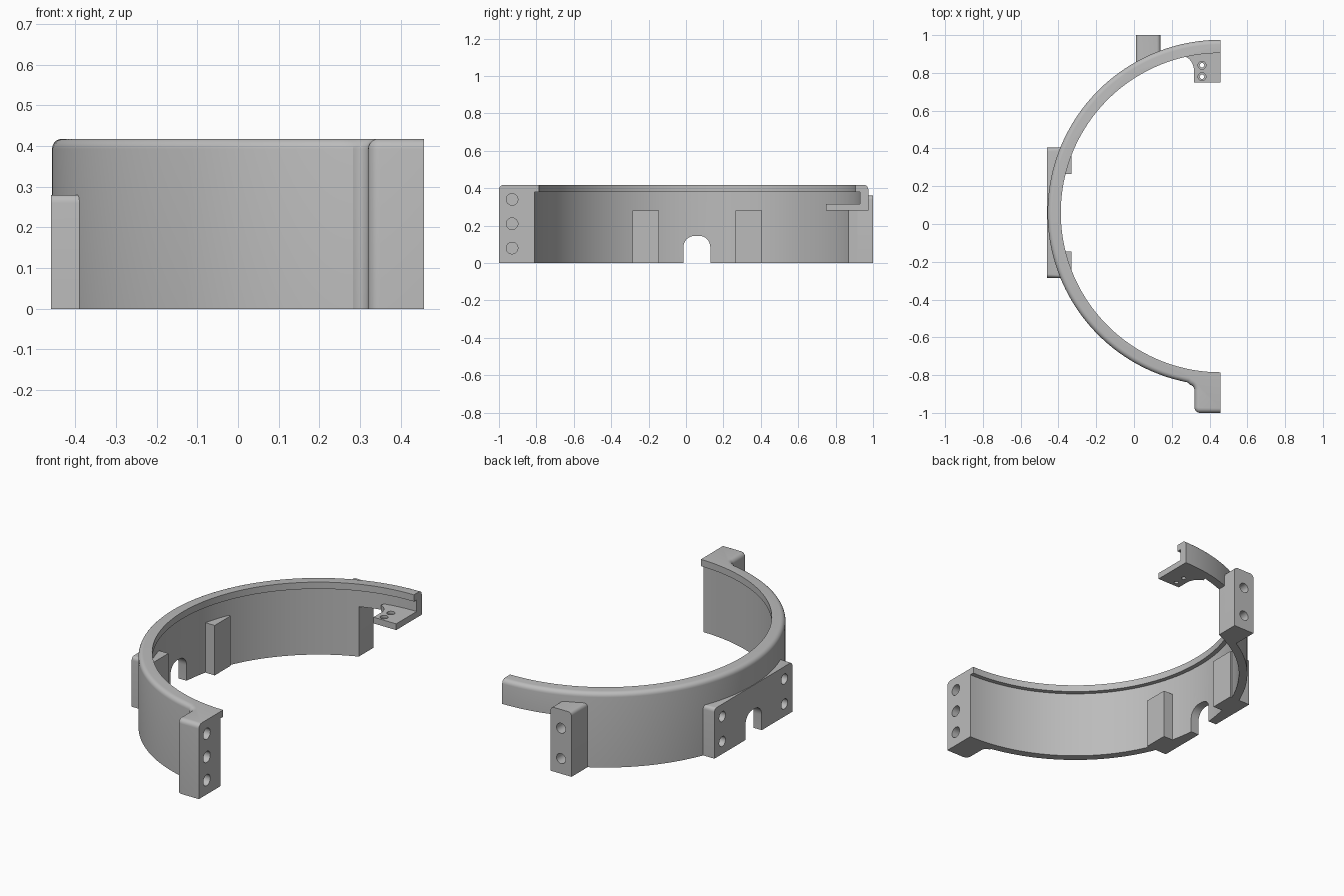
import bpy, bmesh
from math import sin, cos, radians, hypot, sqrt

if "Cube" in bpy.data.objects:
    bpy.data.objects.remove(bpy.data.objects["Cube"])

CX, CY = 0.4575, 0.06                        # ring centre
R_OUT, R_MID, R_WALL, R_LIP = 0.915, 0.89, 0.87, 0.845
HEIGHT, LOW = 0.418, 0.28                    # ring height, plate height

grey = bpy.data.materials.new("matte grey")
grey.use_nodes = True
grey.diffuse_color = (0.5, 0.5, 0.5, 1)
grey.node_tree.nodes["Principled BSDF"].inputs["Base Color"].default_value = (0.5, 0.5, 0.5, 1)


def arc(cx, cy, r, a0, a1, n):
    angles = [radians(a0 + (a1 - a0) * i / n) for i in range(n + 1)]
    return [(cx + r * cos(a), cy + r * sin(a)) for a in angles]


def circle(u, v, r, n=32):
    return arc(u, v, r, 0, 360, n)[:-1]


def ring_x(y, r):
    return CX - sqrt(r * r - (y - CY) ** 2)


def ring_y(x, r):
    return CY + sqrt(r * r - (x - CX) ** 2)


def prism(name, outline, lo, hi, axis="z", round_edge=None, radius=0.02):
    """Extrude an outline along an axis, rounding the edges picked by a rule."""
    place = {"x": lambda u, v, t: (t, u, v),
             "y": lambda u, v, t: (u, t, v),
             "z": lambda u, v, t: (u, v, t)}[axis]
    bm = bmesh.new()
    a = [bm.verts.new(place(u, v, lo)) for u, v in outline]
    b = [bm.verts.new(place(u, v, hi)) for u, v in outline]
    bm.faces.new(a)
    bm.faces.new(b)
    for i in range(len(a)):
        j = (i + 1) % len(a)
        bm.faces.new((a[i], a[j], b[j], b[i]))
    bmesh.ops.recalc_face_normals(bm, faces=bm.faces)
    if round_edge:
        picked = [e for e in bm.edges
                  if all(abs(v.co.z - hi) < 1e-5 for v in e.verts)
                  and round_edge((e.verts[0].co + e.verts[1].co) / 2)]
        bmesh.ops.bevel(bm, geom=picked, offset=radius, segments=5,
                        profile=0.5, affect="EDGES")
    mesh = bpy.data.meshes.new(name)
    bm.to_mesh(mesh)
    bm.free()
    mesh.materials.append(grey)
    ob = bpy.data.objects.new(name, mesh)
    bpy.context.collection.objects.link(ob)
    return ob


def activate(ob):
    bpy.ops.object.select_all(action="DESELECT")
    ob.select_set(True)
    bpy.context.view_layer.objects.active = ob


def cut(ob, *prism_args):
    cutter = prism("cutter", *prism_args)
    cutter.hide_render = True
    activate(ob)
    mod = ob.modifiers.new("cut", "BOOLEAN")
    mod.operation, mod.solver, mod.object = "DIFFERENCE", "EXACT", cutter
    bpy.ops.object.modifier_apply(modifier=mod.name)
    bpy.data.objects.remove(cutter)


def finish(ob):
    activate(ob)
    bpy.ops.object.shade_smooth_by_angle(angle=radians(30))


# Half ring with the front mounting block in one outline
outline = arc(CX, CY, R_OUT, 90, 259, 80)
outline += arc(0.29, -0.88, 0.03, 80, 0, 6)
outline += arc(0.35, -0.97, 0.03, 180, 270, 6)
outline += [(CX, -1.0)]
outline += arc(CX, CY, R_LIP, 270, 90, 84)
ring = prism("half_ring", outline, 0, HEIGHT, "z",
             lambda c: hypot(c.x - CX, c.y - CY) > 0.88 and c.x < CX - 0.001, 0.025)

# Inner recess under the lip, and the open notch at the back end
cut(ring, circle(CX, CY, R_WALL, 168), -0.1, 0.38)
cut(ring, [(0.14, 0.6), (0.6, 0.6), (0.6, 1.2), (0.14, 1.2)], -0.1, LOW)
for z in (0.08, 0.21, 0.34):
    cut(ring, circle(-0.93, z, 0.031), CX - 0.1, CX + 0.1, "x")

# Side plate, flat outside and following the ring inside
Y0, Y1 = -0.285, 0.405
plate_outline = [(-0.46, Y1), (-0.46, Y0), (ring_x(Y0, R_MID), Y0)]
plate_outline += arc(CX, CY, R_MID, 202, 158, 24)
plate_outline += [(ring_x(Y1, R_MID), Y1)]
plate = prism("side_plate", plate_outline, 0, LOW, "z",
              lambda c: c.y < Y0 + 0.001 or c.y > Y1 - 0.001)
for y in (-0.215, 0.335):
    for z in (0.07, 0.21):
        cut(plate, circle(y, z, 0.028), -0.6, -0.37, "x")

# Arched cable opening through ring and plate
arch = [(-0.014, -0.1), (0.13, -0.1)]
arch += arc(0.07, 0.085, 0.06, 0, 90, 8) + arc(0.046, 0.085, 0.06, 90, 180, 8)
for ob in (ring, plate):
    cut(ob, arch, -0.6, -0.2, "x")

# Inner pads behind the plate screws
for side, name in ((1, "inner_pad_back"), (-1, "inner_pad_front")):
    near, far = CY + side * 0.205, CY + side * 0.345
    pad = prism(name, [(-0.33, near), (-0.33, far),
                       (ring_x(far, R_MID), far), (ring_x(near, R_MID), near)], 0, LOW)
    for z in (0.07, 0.21):
        cut(pad, circle(CY + side * 0.275, z, 0.028), -0.6, -0.37, "x")
    finish(pad)

# Back mounting block
block = prism("back_block", [(0.01, ring_y(0.01, R_MID)), (0.14, ring_y(0.14, R_MID)),
                             (0.14, 1.0), (0.01, 1.0)], 0, 0.36, "z",
              lambda c: c.x < 0.011 or c.x > 0.139)
for z in (0.085, 0.255):
    cut(block, circle(0.075, z, 0.028), 0.92, 1.1, "y")

# Back flange with a curved inner corner and countersunk holes
flange_outline = [(CX, 0.748), (0.317, 0.748)]
flange_outline += arc(0.237, 0.815, 0.08, 0, 70, 10)
flange_outline += arc(CX, CY, R_MID, 102, 90, 8)
flange = prism("back_flange", flange_outline, LOW, 0.315)
for y in (0.78, 0.84):
    cut(flange, circle(0.36, y, 0.012, 20), 0.2, 0.4)
    cut(flange, circle(0.36, y, 0.021, 20), 0.3, 0.4)

for ob in (ring, plate, block, flange):
    finish(ob)
